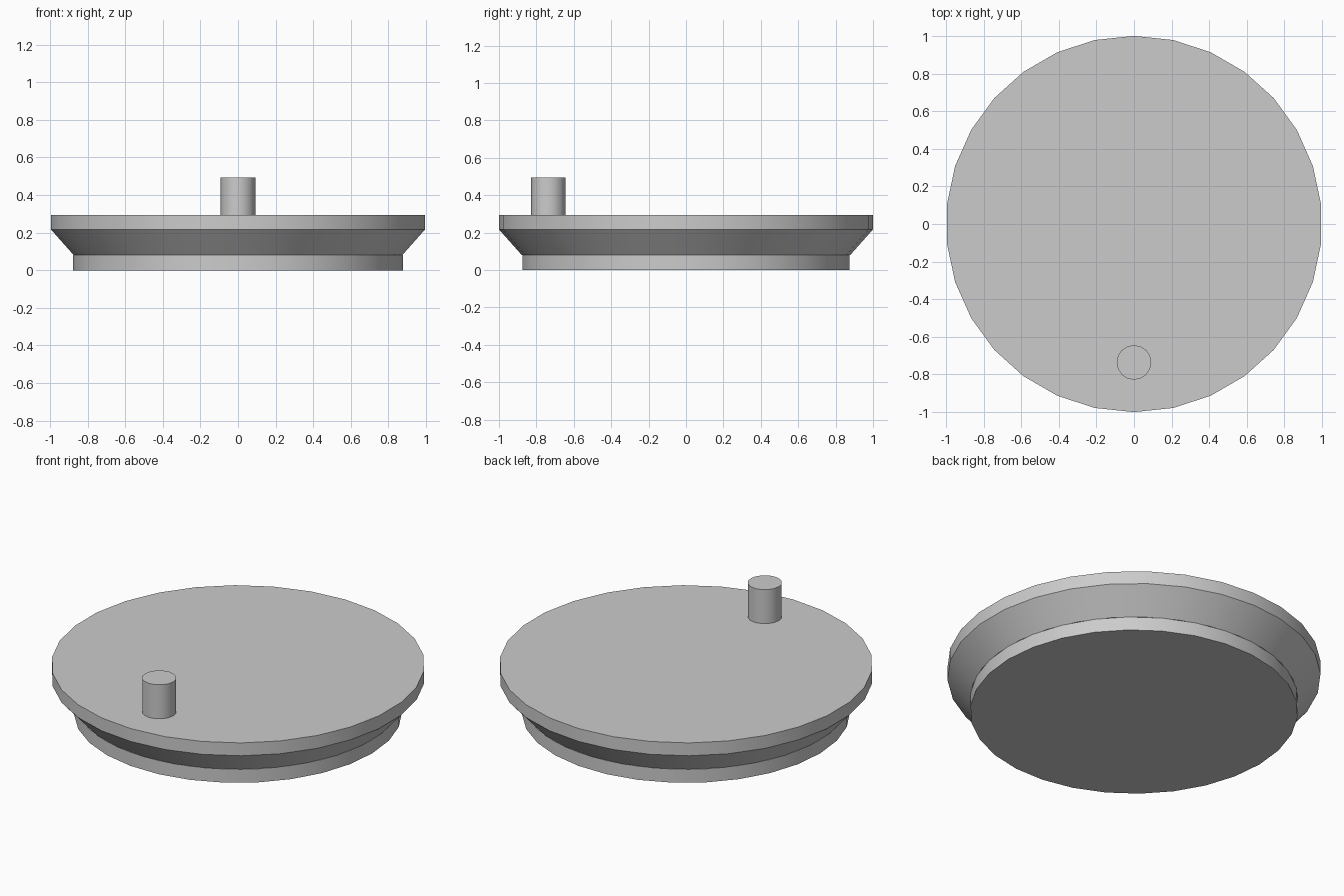
import bpy, math

if "Cube" in bpy.data.objects:
    bpy.data.objects.remove(bpy.data.objects["Cube"])


def frustum(name, r_bottom, r_top, z0, z1, sides=30, y=0.0, turn=0.0):
    """Closed, smooth-sided frustum standing between z0 and z1."""
    bpy.ops.mesh.primitive_cone_add(
        vertices=sides, radius1=r_bottom, radius2=r_top, depth=z1 - z0,
        location=(0, y, (z0 + z1) / 2), rotation=(0, 0, turn))
    obj = bpy.context.object
    obj.name = name
    bpy.ops.object.shade_smooth_by_angle(angle=math.radians(35))
    return obj


# Base ring, a quarter turn off the upper rim so its corners point along x
frustum("base_disc", 0.878, 0.878, 0.0, 0.08, turn=math.pi / 2)

# Flared bevel widening up to the rim
frustum("flared_bevel", 0.878, 1.0, 0.08, 0.217)

# Flat top plate
frustum("top_plate", 1.0, 1.0, 0.217, 0.293)

# Off-centre upright handle near the front edge
frustum("handle_peg", 0.092, 0.092, 0.27, 0.494, sides=16, y=-0.736)
